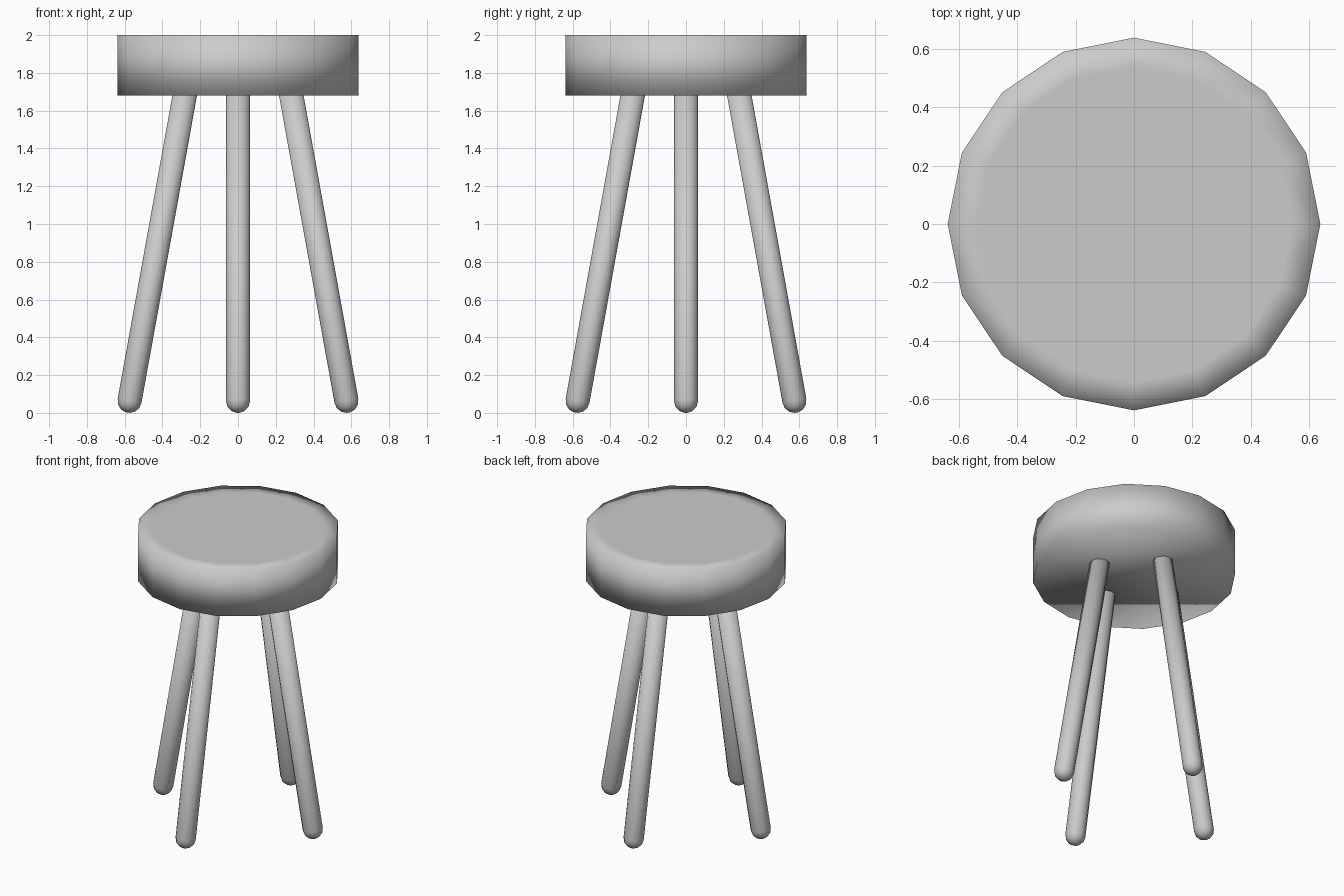
import bpy, bmesh, math
from mathutils import Vector, Matrix

if "Cube" in bpy.data.objects:
    bpy.data.objects.remove(bpy.data.objects["Cube"])


def finish(name, bm):
    bmesh.ops.recalc_face_normals(bm, faces=bm.faces[:])
    for f in bm.faces:
        f.smooth = True
    mesh = bpy.data.meshes.new(name)
    bm.to_mesh(mesh)
    bm.free()
    obj = bpy.data.objects.new(name, mesh)
    bpy.context.collection.objects.link(obj)
    return obj


def lathe(profile, sides):
    """Stack of rings from (radius, height) pairs, capped at both ends."""
    bm = bmesh.new()
    rings = []
    for r, z in profile:
        rings.append([bm.verts.new((r * math.cos(2 * math.pi * i / sides),
                                    r * math.sin(2 * math.pi * i / sides), z))
                      for i in range(sides)])
    for a, b in zip(rings, rings[1:]):
        for i in range(sides):
            j = (i + 1) % sides
            bm.faces.new((a[i], a[j], b[j], b[i]))
    bm.faces.new(rings[0][::-1])
    bm.faces.new(rings[-1])
    return bm


# Sixteen-sided seat with an inset top face
finish("seat", lathe([(0.638, 1.68), (0.638, 2.0), (0.54, 2.0)], 16))

# Splayed legs with rounded feet
R = 0.064
foot, top = Vector((0.574, 0, R)), Vector((0.275, 0, 1.72))
axis = top - foot
dome = [(R * math.cos(math.radians(a)), R * math.sin(math.radians(a)))
        for a in (-80, -55, -28, 0)]
for name, angle in (("right_leg", 0), ("back_leg", 90),
                    ("left_leg", 180), ("front_leg", 270)):
    bm = lathe(dome + [(R, axis.length)], 12)
    tilt = Vector((0, 0, 1)).rotation_difference(axis).to_matrix().to_4x4()
    spin = Matrix.Rotation(math.radians(angle), 4, 'Z')
    bm.transform(spin @ Matrix.Translation(foot) @ tilt)
    finish(name, bm)
